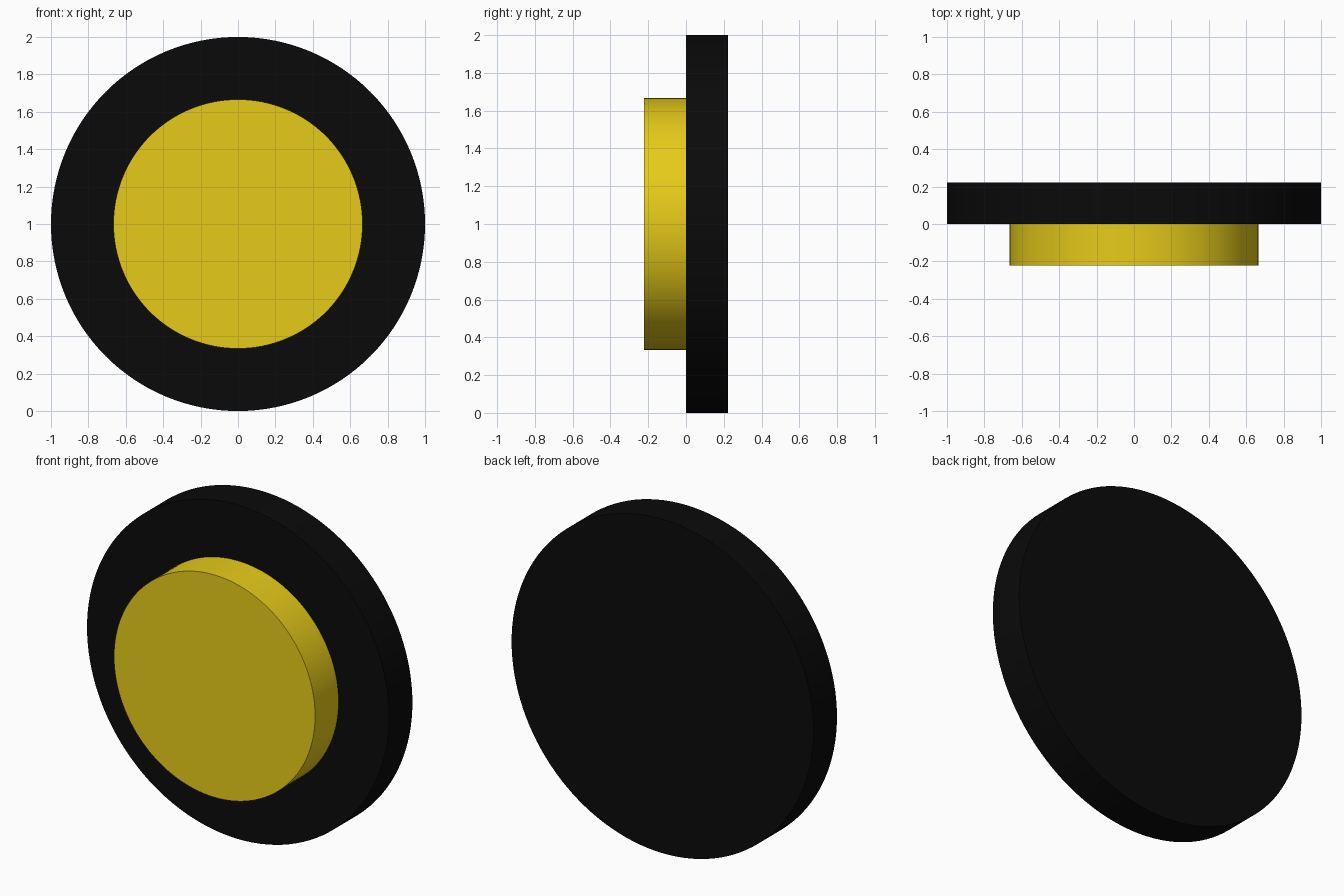
import bpy
import math

if "Cube" in bpy.data.objects:
    bpy.data.objects.remove(bpy.data.objects["Cube"])


def material(name, color):
    mat = bpy.data.materials.new(name)
    mat.diffuse_color = (*color, 1.0)
    mat.use_nodes = True
    mat.node_tree.nodes["Principled BSDF"].inputs["Base Color"].default_value = mat.diffuse_color
    return mat


def disc(name, radius, y_front, y_back, mat):
    """Upright disc whose axis runs along y, centred at z = 1."""
    bpy.ops.mesh.primitive_cylinder_add(
        vertices=128, radius=radius, depth=y_back - y_front,
        location=(0, (y_front + y_back) / 2, 1),
        rotation=(math.pi / 2, 0, 0))
    obj = bpy.context.object
    obj.name = name
    obj.data.materials.append(mat)
    bpy.ops.object.transform_apply(location=False, rotation=True, scale=False)
    bpy.ops.object.shade_smooth_by_angle(angle=math.radians(30))
    return obj


# Wide black backing plate
disc("base_plate", 1.0, 0.0, 0.222, material("black", (0.003, 0.003, 0.003)))

# Smaller raised yellow button on the front
disc("front_button", 0.666, -0.222, 0.0, material("yellow", (0.8, 0.6, 0.01)))
